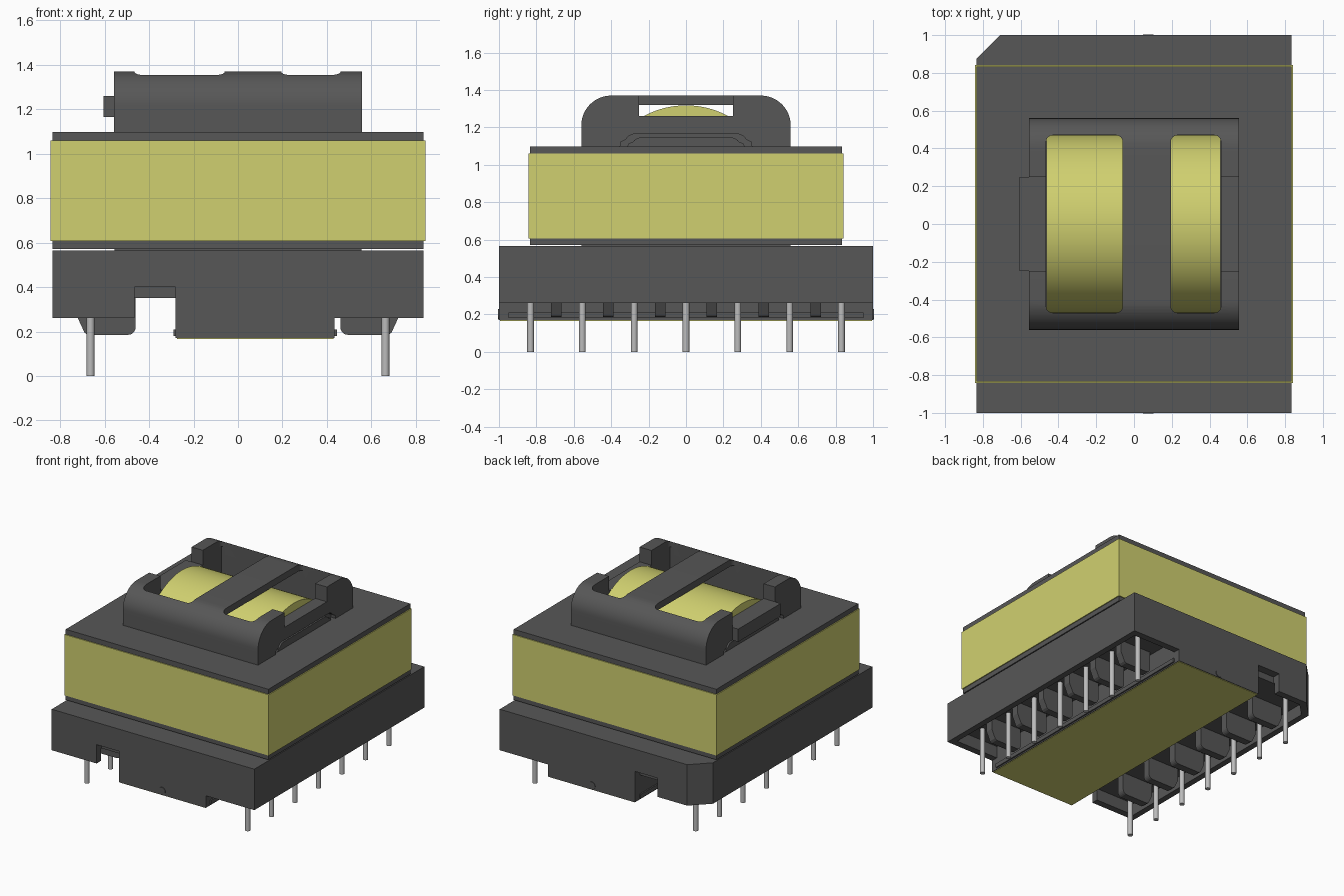
import bpy, bmesh, math
from mathutils import Vector

if "Cube" in bpy.data.objects:
    bpy.data.objects.remove(bpy.data.objects["Cube"])


def material(name, rgb):
    m = bpy.data.materials.new(name)
    m.use_nodes = True
    m.diffuse_color = (*rgb, 1)
    m.node_tree.nodes["Principled BSDF"].inputs["Base Color"].default_value = (*rgb, 1)
    return m


GREY = material("dark grey plastic", (0.095, 0.095, 0.095))
YELLOW = material("yellow tape", (0.63, 0.63, 0.16))
METAL = material("pin metal", (0.5, 0.5, 0.5))


def prism(name, pts, lo, hi, axis="z", mat=GREY, smooth=False):
    """Extrude a 2D outline along an axis between lo and hi."""
    place = {"x": lambda a, b: (lo, a, b), "y": lambda a, b: (a, lo, b),
             "z": lambda a, b: (a, b, lo)}[axis]
    step = Vector([hi - lo if axis == k else 0 for k in "xyz"])
    bm = bmesh.new()
    face = bm.faces.new([bm.verts.new(place(*p)) for p in pts])
    out = bmesh.ops.extrude_face_region(bm, geom=[face])["geom"]
    bmesh.ops.translate(bm, vec=step, verts=[v for v in out if isinstance(v, bmesh.types.BMVert)])
    bmesh.ops.recalc_face_normals(bm, faces=bm.faces)
    me = bpy.data.meshes.new(name)
    bm.to_mesh(me)
    bm.free()
    ob = bpy.data.objects.new(name, me)
    bpy.context.collection.objects.link(ob)
    me.materials.append(mat)
    if smooth:
        smooth_sharp(ob)
    return ob


def rect(x0, x1, y0, y1):
    return [(x0, y0), (x1, y0), (x1, y1), (x0, y1)]


def box(name, x, y, z, mat=GREY):
    return prism(name, rect(*x, *y), z[0], z[1], "z", mat)


def arc(cx, cy, r, a0, a1, n=8):
    angles = [math.radians(a0 + (a1 - a0) * i / n) for i in range(n + 1)]
    return [(cx + r * math.cos(a), cy + r * math.sin(a)) for a in angles]


def round_rect(x0, x1, y0, y1, r):
    return (arc(x1 - r, y1 - r, r, 0, 90) + arc(x0 + r, y1 - r, r, 90, 180)
            + arc(x0 + r, y0 + r, r, 180, 270) + arc(x1 - r, y0 + r, r, 270, 360))


def circle(cx, cy, r, n):
    return arc(cx, cy, r, 0, 360 * (n - 1) / n, n - 1)


def select(ob):
    bpy.ops.object.select_all(action="DESELECT")
    ob.select_set(True)
    bpy.context.view_layer.objects.active = ob


def smooth_sharp(ob):
    select(ob)
    bpy.ops.object.shade_smooth_by_angle(angle=math.radians(35))


def cut(ob, *cutters):
    """Subtract each cutter and remove it."""
    select(ob)
    for c in cutters:
        c.hide_render = True
        mod = ob.modifiers.new("cut", "BOOLEAN")
        mod.operation, mod.solver, mod.object = "DIFFERENCE", "EXACT", c
        bpy.ops.object.modifier_apply(modifier=mod.name)
        bpy.data.objects.remove(c)


# Base tray with one chamfered corner, pin channels and end-wall notches
base = prism("base_tray", [(-0.835, -1), (0.835, -1), (0.835, 1), (-0.71, 1), (-0.835, 0.875)],
             0.26, 0.565)
cut(base,
    box("cutter", (0.435, 0.79), (-0.95, 0.95), (0.1, 0.35)),
    prism("cutter", [(-0.28, -0.95), (-0.28, 0.95), (-0.69, 0.95), (-0.79, 0.85), (-0.79, -0.95)],
          0.1, 0.35),
    *[box("cutter", (-0.465, -0.28), y, (0.1, 0.4)) for y in ((-1.1, -0.94), (0.94, 1.1))])

# Lower block with yellow underside, side rails and round pips
box("lower_block", (-0.28, 0.435), (-1, 1), (0.17, 0.26))
box("bottom_tape", (-0.275, 0.43), (-0.995, 0.995), (0.166, 0.172), YELLOW)
box("side_rail_right", (-0.29, -0.27), (-0.95, 0.95), (0.18, 0.21))
box("side_rail_left", (0.425, 0.445), (-0.95, 0.95), (0.18, 0.21))
for name, y in (("front_pip", (-1.004, -0.99)), ("back_pip", (0.99, 1.004))):
    prism(name, circle(0.075, 0.2, 0.028, 24), *y, "y", smooth=True)

# Separator ribs and pins along both sides
for side, s in (("right", -1), ("left", 1)):
    outline = ([(0.72, 0.36), (0.72, 0.26), (0.69, 0.195), (0.675, 0.185)]
               + [(x, z) for x, z in arc(0.495, 0.22, 0.035, 270, 180, 5)] + [(0.46, 0.36)])
    outline = [(s * x, z) for x, z in outline]
    for i in range(6):
        y = (i - 2.5) * 0.277
        prism(f"{side}_rib_{i + 1}", outline, y - 0.028, y + 0.028, "y")
    for i in range(7):
        prism(f"{side}_pin_{i + 1}", circle(s * 0.663, (i - 3) * 0.277, 0.018, 16),
              0, 0.36, "z", METAL, True)

# Neck, core block and tape band
box("neck", (-0.555, 0.555), (-0.56, 0.56), (0.55, 0.58))
core = box("core_block", (-0.835, 0.835), (-0.835, 0.835), (0.572, 1.097))
cut(core, box("cutter", (-0.465, 0.46), (-0.472, 0.472), (0.8, 1.3)))
band = box("tape_band", (-0.842, 0.842), (-0.842, 0.842), (0.607, 1.06), YELLOW)
cut(band, box("cutter", (-0.83, 0.83), (-0.83, 0.83), (0.5, 1.2)))

# Winding
prism("winding", circle(0, 0.848, 0.47, 96), -0.463, 0.458, "x", YELLOW, True)

# Bobbin cap with two windows, end notches and end recesses
profile = ([(-0.56, 1.09), (0.56, 1.09)] + arc(0.4, 1.21, 0.16, 0, 90, 14)
           + arc(-0.4, 1.21, 0.16, 90, 180, 14))
cap = prism("bobbin_cap", profile, -0.557, 0.557, "x")
recess = [(-0.36, 1.0), (0.36, 1.0), (0.35, 1.12)] + arc(0.27, 1.105, 0.06, 30, 90, 6) \
    + arc(-0.27, 1.105, 0.06, 90, 150, 6) + [(-0.35, 1.12)]
cut(cap,
    box("cutter", (-0.465, 0.46), (-0.47, 0.47), (1.0, 1.32)),
    prism("cutter", round_rect(-0.465, -0.06, -0.47, 0.47, 0.035), 1.05, 1.5),
    prism("cutter", round_rect(0.195, 0.46, -0.47, 0.47, 0.035), 1.05, 1.5),
    box("cutter", (-0.7, -0.44), (-0.25, 0.25), (1.26, 1.5)),
    box("cutter", (0.44, 0.7), (-0.25, 0.25), (1.26, 1.5)),
    prism("cutter", recess, 0.52, 0.7, "x"),
    prism("cutter", recess, -0.7, -0.52, "x"))
smooth_sharp(cap)
inner = [(y * 0.88, 1.09 + max(0, z - 1.09) * 0.75) for y, z in recess]
prism("recess_plug_left", inner, 0.51, 0.545, "x")
prism("recess_plug_right", inner, -0.545, -0.51, "x")

# Locating tab on the right end
box("end_tab", (-0.605, -0.5), (-0.25, 0.25), (1.165, 1.26))
